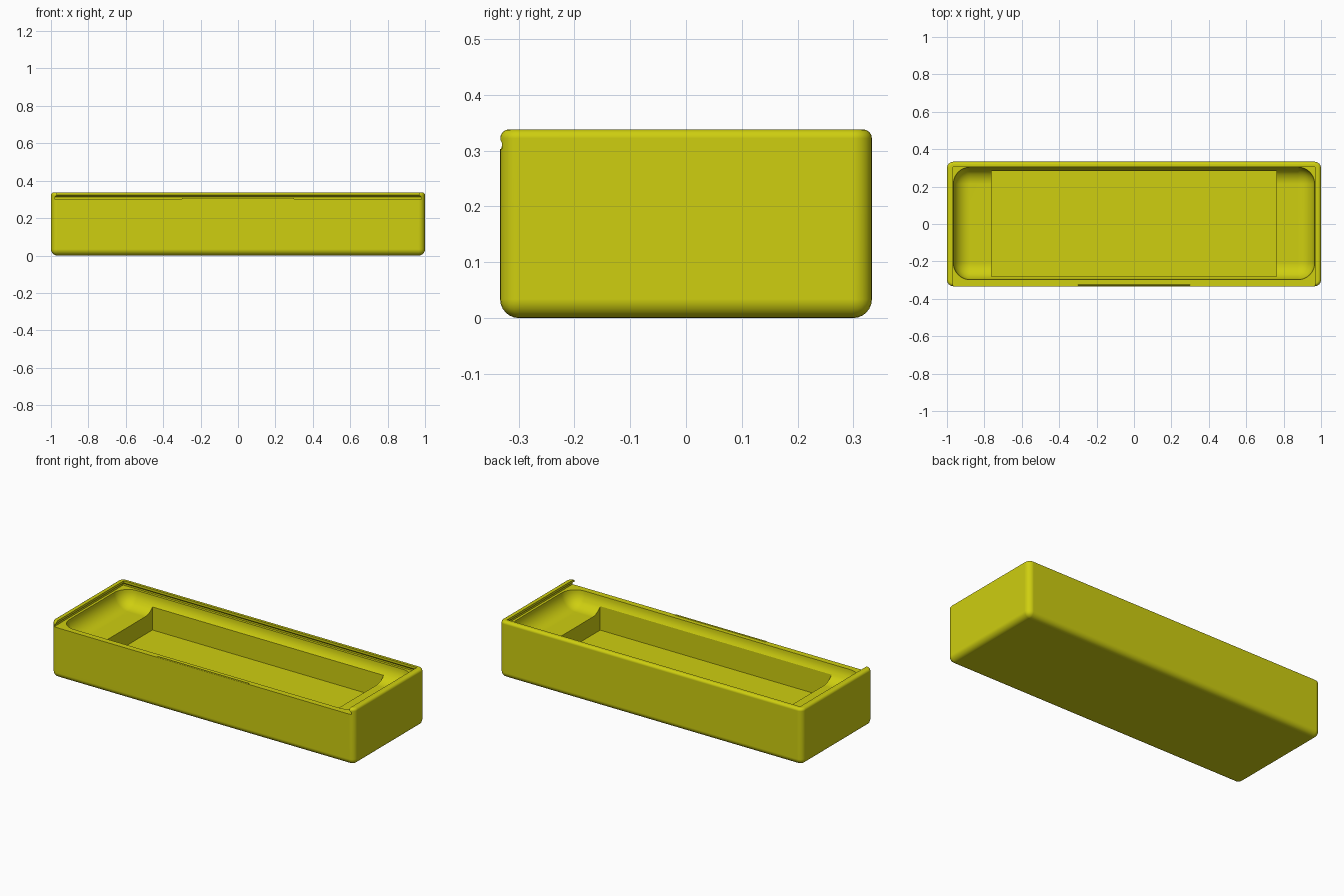
import bpy, bmesh, math

if "Cube" in bpy.data.objects:
    bpy.data.objects.remove(bpy.data.objects["Cube"])

# One plain colour for the whole tray
yellow = bpy.data.materials.new("yellow_plastic")
yellow.diffuse_color = (0.62, 0.62, 0.005, 1)
yellow.use_nodes = True
yellow.node_tree.nodes["Principled BSDF"].inputs["Base Color"].default_value = yellow.diffuse_color


def make(name, bm):
    bmesh.ops.recalc_face_normals(bm, faces=bm.faces)
    me = bpy.data.meshes.new(name)
    bm.to_mesh(me)
    bm.free()
    me.materials.append(yellow)
    ob = bpy.data.objects.new(name, me)
    bpy.context.collection.objects.link(ob)
    return ob


def loft(rings):
    """Solid from stacked rectangles (z, half width, y front, y back)."""
    bm = bmesh.new()
    loops = [[bm.verts.new(p) for p in
              ((-hx, y0, z), (hx, y0, z), (hx, y1, z), (-hx, y1, z))]
             for z, hx, y0, y1 in rings]
    for a, b in zip(loops, loops[1:]):
        for i in range(4):
            j = (i + 1) % 4
            bm.faces.new((a[i], a[j], b[j], b[i]))
    bm.faces.new(loops[0])
    bm.faces.new(loops[-1])
    bmesh.ops.recalc_face_normals(bm, faces=bm.faces)
    return bm


def round_edges(bm, radius, test, segments):
    edges = [e for e in bm.edges if test(*[v.co.z for v in e.verts])]
    bmesh.ops.bevel(bm, geom=edges, offset=radius, segments=segments,
                    profile=0.5, affect='EDGES', clamp_overlap=True)


H = 0.338   # overall height
RIM = 0.303  # height of the low front wall and lid track


def not_top(a, b):
    return min(a, b) < 0.3


def top_only(a, b):
    return min(a, b) > H - 1e-4


# Outer shell: rounded sides and bottom, finer rounding on the top edge
bm = loft([(0, 1, -0.333, 0.333), (H, 1, -0.333, 0.333)])
round_edges(bm, 0.034, not_top, 6)
round_edges(bm, 0.016, top_only, 4)
body = make("tray_body", bm)

# Lid track: undercut channel on three sides, open at the front
track = make("lid_track_cutter", loft([
    (RIM, 0.981, -0.5, 0.319), (0.313, 0.981, -0.5, 0.319),
    (0.324, 0.967, -0.5, 0.305), (0.45, 0.967, -0.5, 0.305)]))

# Upper scooped recess with rounded corners and floor
bm = loft([(0.212, 0.966, -0.298, 0.304), (0.31, 0.966, -0.298, 0.304)])
round_edges(bm, 0.09, not_top, 10)
recess = make("recess_cutter", bm)

# Deep square pocket
pocket = make("pocket_cutter", loft([(0.107, 0.763, -0.281, 0.283),
                                     (0.308, 0.763, -0.281, 0.283)]))

bpy.context.view_layer.objects.active = body
body.select_set(True)
for cutter in (track, recess, pocket):
    cutter.hide_render = True
    m = body.modifiers.new("cut", 'BOOLEAN')
    m.operation = 'DIFFERENCE'
    m.solver = 'EXACT'
    m.object = cutter
    bpy.ops.object.modifier_apply(modifier=m.name)
    bpy.data.objects.remove(cutter)

bpy.ops.object.shade_smooth_by_angle(angle=math.radians(30))
body.modifiers.new("clean_shading", 'WEIGHTED_NORMAL').keep_sharp = True

# Small catch ridge on the front wall
make("catch_ridge", loft([(RIM - 0.003, 0.3, -0.3325, -0.322),
                          (RIM + 0.004, 0.3, -0.330, -0.325)]))
